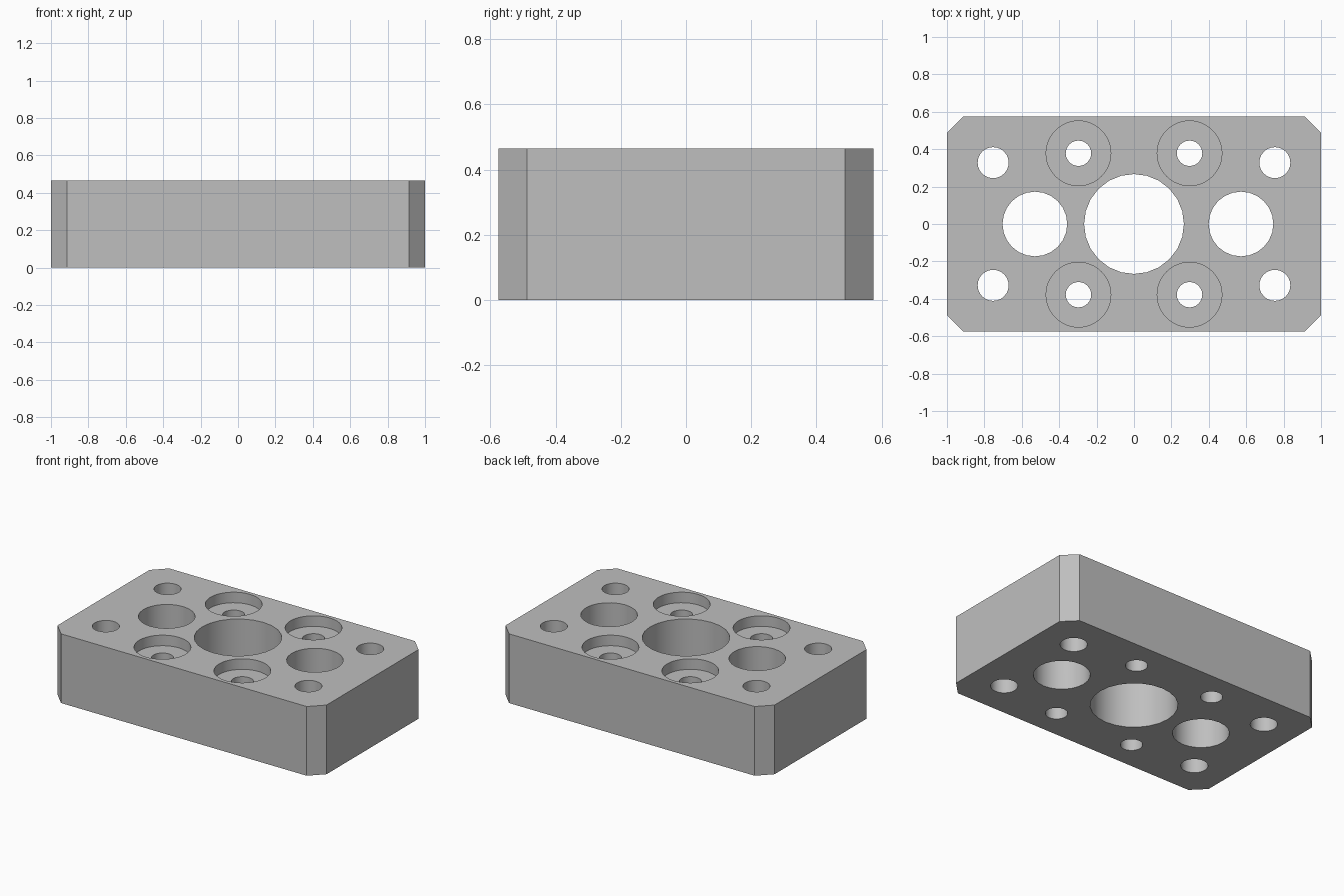
import bpy, bmesh
from math import pi
from mathutils import Matrix

cube = bpy.data.objects.get("Cube")
if cube:
    bpy.data.objects.remove(cube, do_unlink=True)

HALF_X, HALF_Y, HEIGHT = 1.0, 0.575, 0.465
CHAMFER = 0.087
BORE_DEPTH = 0.071

steel = bpy.data.materials.new("plain grey")
steel.use_nodes = True
GREY = (0.52, 0.52, 0.52, 1)
steel.diffuse_color = GREY
steel.node_tree.nodes["Principled BSDF"].inputs["Base Color"].default_value = GREY


def make_object(name, bm):
    mesh = bpy.data.meshes.new(name)
    bm.to_mesh(mesh)
    bm.free()
    obj = bpy.data.objects.new(name, mesh)
    bpy.context.collection.objects.link(obj)
    mesh.materials.append(steel)
    return obj


# Block with chamfered vertical corners
bm = bmesh.new()
bmesh.ops.create_cube(bm, size=1)
bmesh.ops.scale(bm, vec=(2 * HALF_X, 2 * HALF_Y, HEIGHT), verts=bm.verts)
bmesh.ops.translate(bm, vec=(0, 0, HEIGHT / 2), verts=bm.verts)
uprights = [e for e in bm.edges
            if abs(e.verts[0].co.z - e.verts[1].co.z) > HEIGHT / 2]
bmesh.ops.bevel(bm, geom=uprights, offset=CHAMFER, segments=1, affect='EDGES')
block = make_object("drilled_block", bm)


def drill(x, y, radius, bottom=-0.1, sides=24):
    """Cut a round hole from the top down to the given height."""
    top = HEIGHT + 0.1
    bm = bmesh.new()
    place = Matrix.Translation((x, y, (top + bottom) / 2)) @ Matrix.Rotation(pi / sides * 2, 4, 'Z')
    bmesh.ops.create_cone(bm, cap_ends=True, segments=sides, radius1=radius,
                          radius2=radius, depth=top - bottom, matrix=place)
    cutter = make_object("hole_cutter", bm)
    cutter.hide_render = True
    mod = block.modifiers.new("hole", 'BOOLEAN')
    mod.operation = 'DIFFERENCE'
    mod.solver = 'EXACT'
    mod.object = cutter
    bpy.ops.object.modifier_apply(modifier=mod.name)
    bpy.data.objects.remove(cutter, do_unlink=True)


bpy.ops.object.select_all(action='DESELECT')
block.select_set(True)
bpy.context.view_layer.objects.active = block

# Large holes along the centre line
drill(0, 0, 0.267)
drill(-0.53, 0, 0.173)
drill(0.572, 0, 0.173)

# Corner holes and counterbored screw holes
for sx in (-1, 1):
    for sy in (-1, 1):
        drill(sx * 0.753, sy * 0.328, 0.083)
        drill(sx * 0.297, sy * 0.378, 0.068)
        drill(sx * 0.297, sy * 0.378, 0.173, HEIGHT - BORE_DEPTH, 48)

bpy.ops.object.shade_smooth_by_angle(angle=pi / 6)
